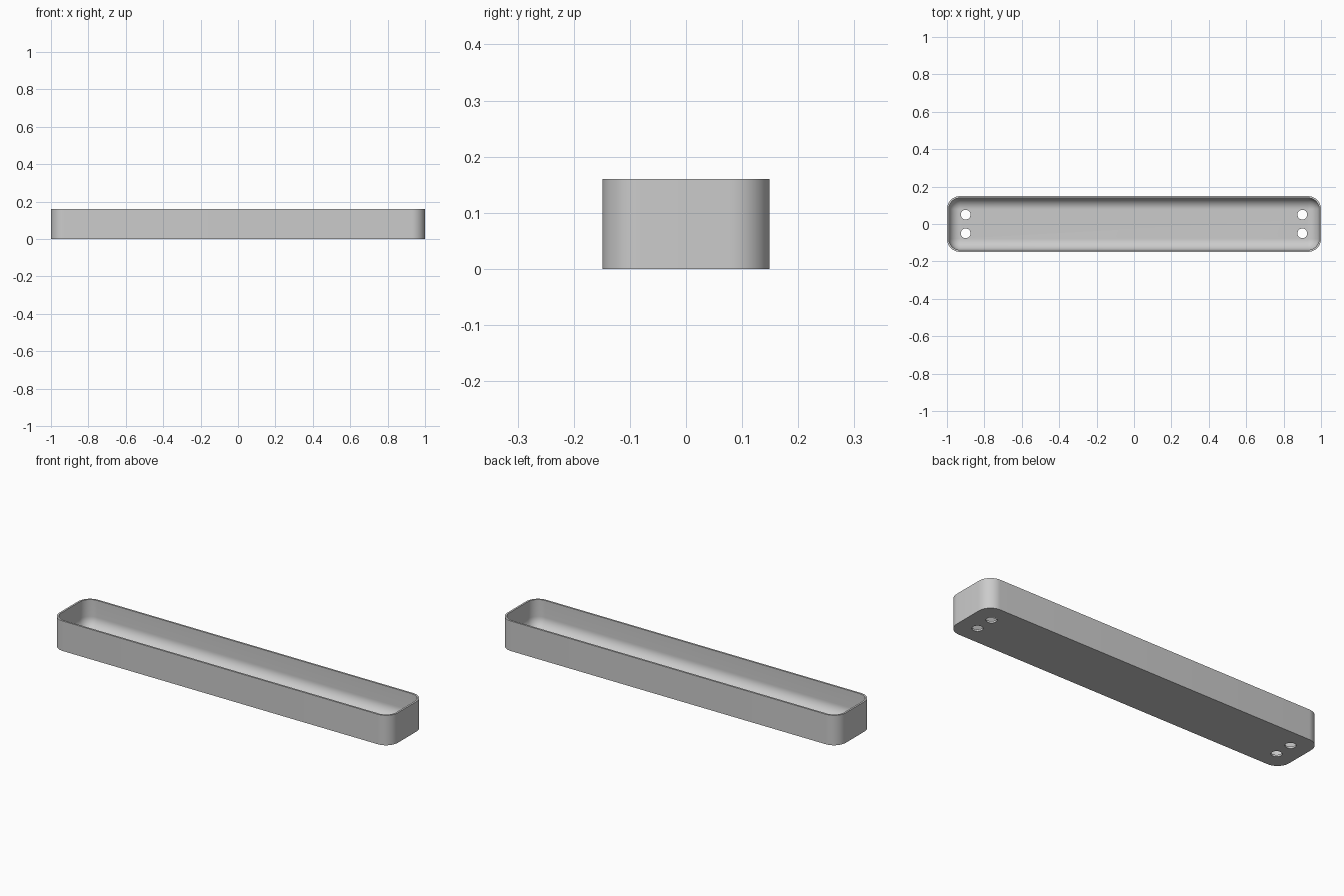
import bpy
import bmesh
from math import pi, sin, cos, radians

LENGTH, WIDTH, HEIGHT = 2.0, 0.298, 0.16
CORNER, WALL, FLOOR = 0.07, 0.01, 0.01
FILLET = CORNER - WALL
STEPS = 12

if "Cube" in bpy.data.objects:
    bpy.data.objects.remove(bpy.data.objects["Cube"])

grey = bpy.data.materials.new("plain grey")
grey.use_nodes = True
grey.diffuse_color = (0.6, 0.6, 0.6, 1)
grey.node_tree.nodes["Principled BSDF"].inputs["Base Color"].default_value = (0.6, 0.6, 0.6, 1)


def rounded_ring(bm, inset, z):
    """Rounded rectangle of vertices, inset from the outer outline."""
    r = max(CORNER - inset, 0.001)
    cx, cy = LENGTH / 2 - inset - r, WIDTH / 2 - inset - r
    ring = []
    for quarter, (sx, sy) in enumerate([(1, 1), (-1, 1), (-1, -1), (1, -1)]):
        for i in range(STEPS + 1):
            a = (quarter + i / STEPS) * pi / 2
            ring.append(bm.verts.new((sx * cx + r * cos(a), sy * cy + r * sin(a), z)))
    return ring


# Tray: outer wall, rim, inner wall and filleted inner floor
levels = [(0, 0), (0, HEIGHT), (WALL, HEIGHT)]
for i in range(STEPS + 1):
    a = i / STEPS * pi / 2
    levels.append((WALL + FILLET * (1 - cos(a)), FLOOR + FILLET * (1 - sin(a))))

bm = bmesh.new()
rings = [rounded_ring(bm, inset, z) for inset, z in levels]
for low, high in zip(rings, rings[1:]):
    for i in range(len(low)):
        j = (i + 1) % len(low)
        bm.faces.new((low[i], low[j], high[j], high[i]))
bm.faces.new(rings[0][::-1])
bm.faces.new(rings[-1])
bmesh.ops.remove_doubles(bm, verts=bm.verts, dist=0.00001)
bmesh.ops.recalc_face_normals(bm, faces=bm.faces)
mesh = bpy.data.meshes.new("tray")
bm.to_mesh(mesh)
bm.free()
mesh.materials.append(grey)
tray = bpy.data.objects.new("tray", mesh)
bpy.context.collection.objects.link(tray)

# Four round holes through the floor
cutters = []
for sx in (-1, 1):
    for sy in (-1, 1):
        bpy.ops.mesh.primitive_cylinder_add(vertices=32, radius=0.026, depth=0.06,
                                            location=(sx * 0.9, sy * 0.05, 0))
        cutter = bpy.context.object
        cutter.name = "hole_cutter"
        cutter.hide_render = True
        cutter.data.materials.append(grey)
        cutters.append(cutter)

bpy.ops.object.select_all(action="DESELECT")
tray.select_set(True)
bpy.context.view_layer.objects.active = tray
for cutter in cutters:
    cut = tray.modifiers.new("hole", "BOOLEAN")
    cut.operation = "DIFFERENCE"
    cut.solver = "EXACT"
    cut.object = cutter
    bpy.ops.object.modifier_apply(modifier=cut.name)
    bpy.data.objects.remove(cutter)

bpy.ops.object.shade_smooth_by_angle(angle=radians(30))
